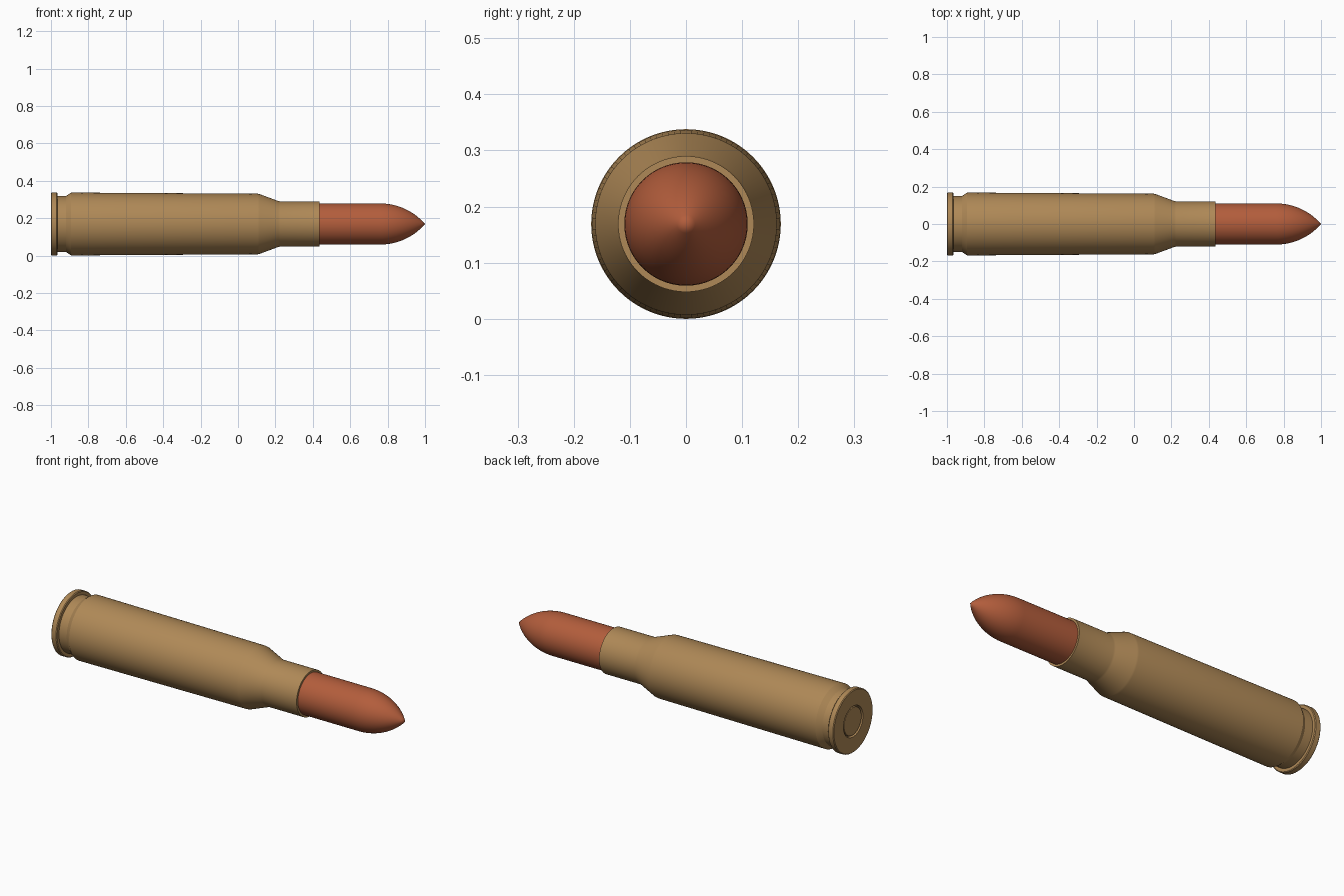
import bpy, bmesh, math
from mathutils import Matrix

if "Cube" in bpy.data.objects:
    bpy.data.objects.remove(bpy.data.objects["Cube"])

AXIS_Z = 0.169
SIDES = 96


def material(name, rgb):
    m = bpy.data.materials.new(name)
    m.diffuse_color = (*rgb, 1)
    m.use_nodes = True
    m.node_tree.nodes["Principled BSDF"].inputs["Base Color"].default_value = m.diffuse_color
    return m


def lathe(name, profile, mat):
    """Spin (x, radius) points around the long axis."""
    bm = bmesh.new()
    verts = [bm.verts.new((x, 0, r)) for x, r in profile]
    edges = [bm.edges.new(p) for p in zip(verts, verts[1:])]
    bmesh.ops.spin(bm, geom=verts + edges, axis=(1, 0, 0), cent=(0, 0, 0),
                   angle=math.tau, steps=SIDES, use_duplicate=False)
    bmesh.ops.remove_doubles(bm, verts=bm.verts, dist=1e-5)
    bmesh.ops.recalc_face_normals(bm, faces=bm.faces)
    bm.transform(Matrix.Translation((0, 0, AXIS_Z)))
    me = bpy.data.meshes.new(name)
    bm.to_mesh(me)
    bm.free()
    ob = bpy.data.objects.new(name, me)
    bpy.context.collection.objects.link(ob)
    me.materials.append(mat)
    bpy.ops.object.select_all(action='DESELECT')
    ob.select_set(True)
    bpy.context.view_layer.objects.active = ob
    bpy.ops.object.shade_smooth_by_angle(angle=math.radians(25))
    return ob


brass = material("brass", (0.43, 0.25, 0.095))
copper = material("copper", (0.45, 0.11, 0.045))

# Case: primer face with ring groove, rim, extractor groove, body, shoulder, neck
lathe("case", [
    (-0.997, 0), (-0.997, 0.074), (-0.985, 0.076), (-0.985, 0.081),
    (-1.0, 0.083), (-1.0, 0.165), (-0.996, 0.169), (-0.97, 0.169),
    (-0.966, 0.165), (-0.966, 0.149), (-0.92, 0.149), (-0.892, 0.168),
    (0.105, 0.162), (0.115, 0.160), (0.215, 0.123), (0.225, 0.121),
    (0.435, 0.121), (0.435, 0.109)], brass)

# Bullet: straight shank, then a circular-arc nose
R, LENGTH, START = 0.11, 0.24, 0.76
rho = (R * R + LENGTH * LENGTH) / (2 * R)
nose = []
for i in range(17):
    s = LENGTH * i / 16
    nose.append((START + s, max(0, R - rho + math.sqrt(rho * rho - s * s))))
lathe("bullet", [(0.425, 0), (0.425, R)] + nose, copper)
